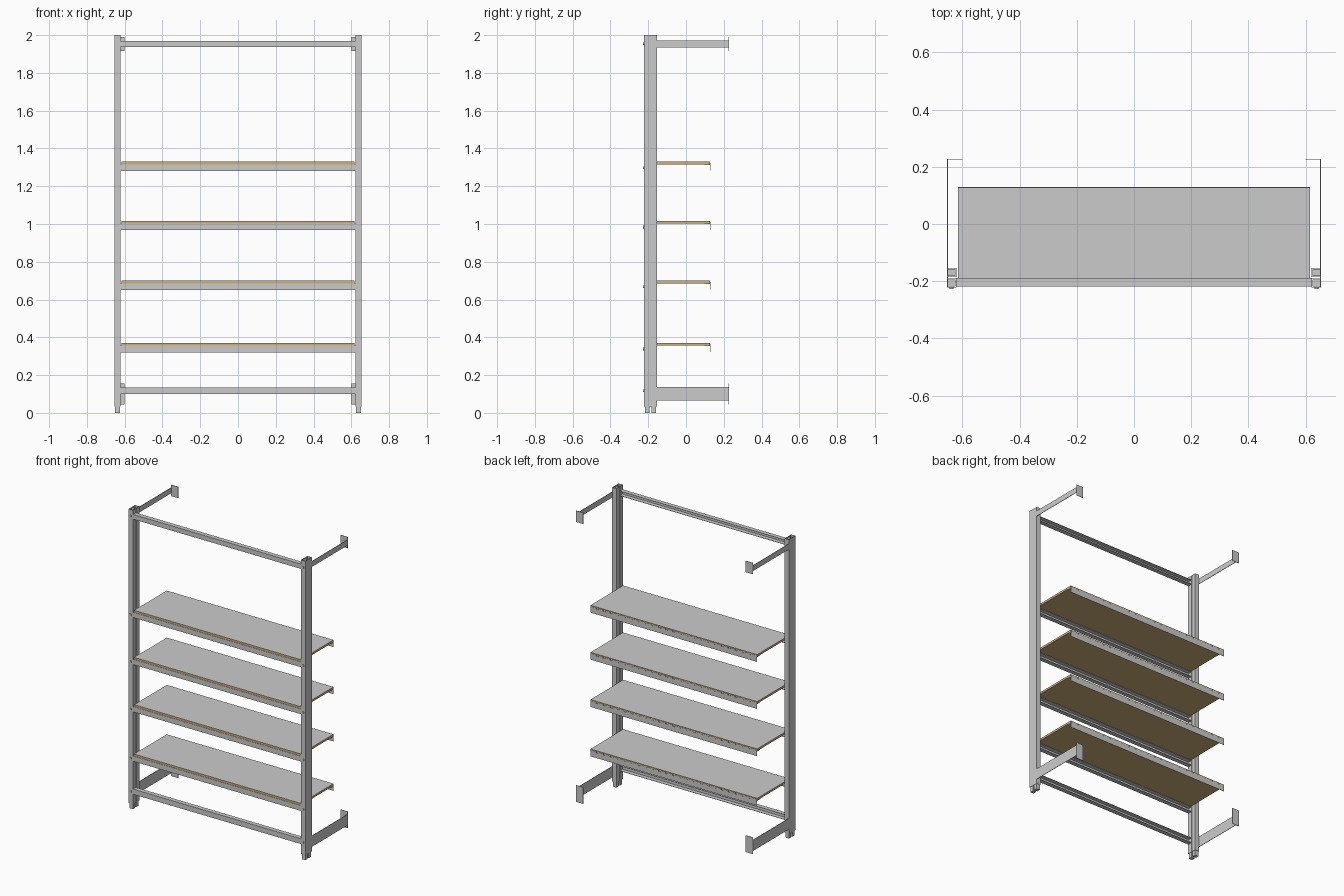
import bpy, bmesh

if "Cube" in bpy.data.objects:
    bpy.data.objects.remove(bpy.data.objects["Cube"])

wood = bpy.data.materials.new("wood")
wood.diffuse_color = (0.62, 0.44, 0.2, 1)
wood.use_nodes = True
wood.node_tree.nodes["Principled BSDF"].inputs["Base Color"].default_value = wood.diffuse_color


def build(name, boxes, mat=None, mirror=False, cylinders=()):
    """One object from boxes (x0,x1,y0,y1,z0,z1) and y-axis cylinders (x,y,z,r,depth)."""
    bm = bmesh.new()
    for x0, x1, y0, y1, z0, z1 in boxes:
        vs = bmesh.ops.create_cube(bm, size=1)["verts"]
        for v in vs:
            v.co = ((x0 + x1) / 2 + v.co.x * (x1 - x0),
                    (y0 + y1) / 2 + v.co.y * (y1 - y0),
                    (z0 + z1) / 2 + v.co.z * (z1 - z0))
    for x, y, z, r, d in cylinders:
        vs = bmesh.ops.create_cone(bm, cap_ends=True, segments=12, radius1=r, radius2=r, depth=d)["verts"]
        for v in vs:
            a, b, c = v.co
            v.co = (x + a, y + c, z + b)
    bmesh.ops.recalc_face_normals(bm, faces=bm.faces)
    me = bpy.data.meshes.new(name)
    bm.to_mesh(me)
    bm.free()
    ob = bpy.data.objects.new(name, me)
    bpy.context.collection.objects.link(ob)
    if mat:
        me.materials.append(mat)
    if mirror:
        ob.modifiers.new("mirror", "MIRROR")
    return ob


def tube(x0, x1, y0, y1, z0, z1, t=0.002):
    """Four walls of an open-ended upright tube."""
    return [(x0, x0 + t, y0, y1, z0, z1), (x1 - t, x1, y0, y1, z0, z1),
            (x0 + t, x1 - t, y0, y0 + t, z0, z1), (x0 + t, x1 - t, y1 - t, y1, z0, z1)]


def channel(x, y0, y1, z0, z1, t=0.002):
    """Horizontal C-channel, open towards the back."""
    return [(-x, x, y0, y0 + t, z0, z1), (-x, x, y0, y1, z0, z0 + t),
            (-x, x, y0, y1, z1 - t, z1)]


levels = [0.37, 0.70, 1.016, 1.33]
front, back = -0.222, -0.154

# Posts: two tubes joined by an outer web, leaving a slot on the inner side
build("post", tube(0.621, 0.653, front, -0.191, 0.035, 2)
      + tube(0.621, 0.653, -0.185, back, 0.035, 2)
      + [(0.651, 0.653, -0.191, -0.185, 0.035, 2)], mirror=True)

# Foot plugs
build("foot", [(0.625, 0.650, -0.218, -0.194, 0, 0.05),
               (0.625, 0.650, -0.182, -0.158, 0, 0.05)], mirror=True)

# Bolts on the post fronts
build("bolts", [], mirror=True,
      cylinders=[(0.638, -0.2245, z, 0.007, 0.006)
                 for z in [0.117, 1.955] + [l - 0.032 for l in levels]])

# Wall arms with inward end plates
for name, z0, z1 in (("lower_arm", 0.065, 0.138), ("upper_arm", 1.935, 1.972)):
    build(name, [(0.650, 0.653, back - 0.002, 0.226, z0, z1),
                 (0.600, 0.653, 0.225, 0.228, z0 - 0.02, z1 + 0.018)], mirror=True)

# Top and bottom cross bars
build("lower_crossbar", channel(0.622, -0.219, -0.189, 0.10, 0.135))
build("upper_crossbar", channel(0.622, -0.219, -0.189, 1.938, 1.97))

for z in levels:
    # Shelf board with grey laminate on top
    build("shelf_board", [(-0.616, 0.616, -0.217, 0.128, z - 0.014, z - 0.001)], wood)
    build("shelf_laminate", [(-0.616, 0.616, -0.217, 0.128, z - 0.001, z)])
    # Front support beam
    build("shelf_beam", channel(0.622, -0.219, -0.189, z - 0.049, z - 0.014))
    # Rear angle rail with tabs clasping the board edge
    n = 24
    tabs = [(-0.616 + i * 1.232 / n + 0.008, -0.616 + (i + 1) * 1.232 / n - 0.008,
             0.128, 0.130, z - 0.022, z - 0.006) for i in range(n)]
    build("shelf_rail", [(-0.616, 0.616, 0.128, 0.130, z - 0.048, z - 0.014),
                         (-0.616, 0.616, 0.097, 0.128, z - 0.017, z - 0.014)] + tabs)
